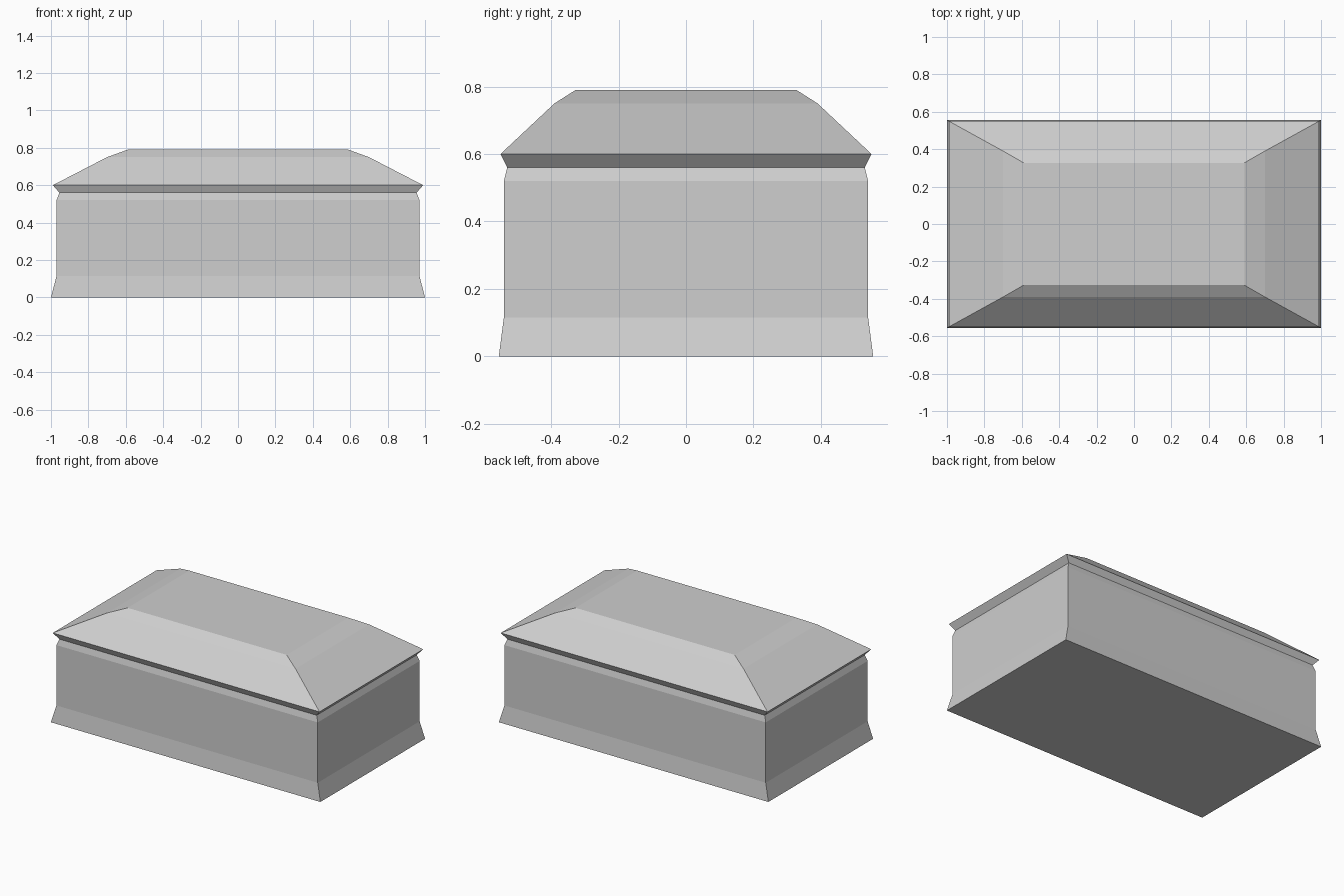
import bpy
import bmesh

default = bpy.data.objects.get("Cube")
if default:
    bpy.data.objects.remove(default, do_unlink=True)

# One stone colour
stone = bpy.data.materials.new("grey_stone")
stone.use_nodes = True
grey = (0.62, 0.62, 0.62, 1)
stone.diffuse_color = grey
stone.node_tree.nodes["Principled BSDF"].inputs["Base Color"].default_value = grey


def stacked_block(name, rings):
    """Loft rectangles given as (half width, half depth, height), capped."""
    bm = bmesh.new()
    loops = [[bm.verts.new((sx * hx, sy * hy, z))
              for sx, sy in ((-1, -1), (1, -1), (1, 1), (-1, 1))]
             for hx, hy, z in rings]
    for low, high in zip(loops, loops[1:]):
        for i in range(4):
            j = (i + 1) % 4
            bm.faces.new((low[i], low[j], high[j], high[i]))
    bm.faces.new(loops[0][::-1])
    bm.faces.new(loops[-1])
    mesh = bpy.data.meshes.new(name)
    bm.to_mesh(mesh)
    bm.free()
    mesh.materials.append(stone)
    obj = bpy.data.objects.new(name, mesh)
    bpy.context.collection.objects.link(obj)
    return obj


# Chest with flared foot, straight walls, tapered neck, then the
# undercut rim and hipped lid with a flat top
stacked_block("stone_chest", [
    (1.0, 0.555, 0),
    (0.97, 0.54, 0.115),
    (0.97, 0.54, 0.52),
    (0.955, 0.53, 0.56),
    (0.99, 0.55, 0.60),
    (0.70, 0.39, 0.75),
    (0.59, 0.327, 0.79),
])
